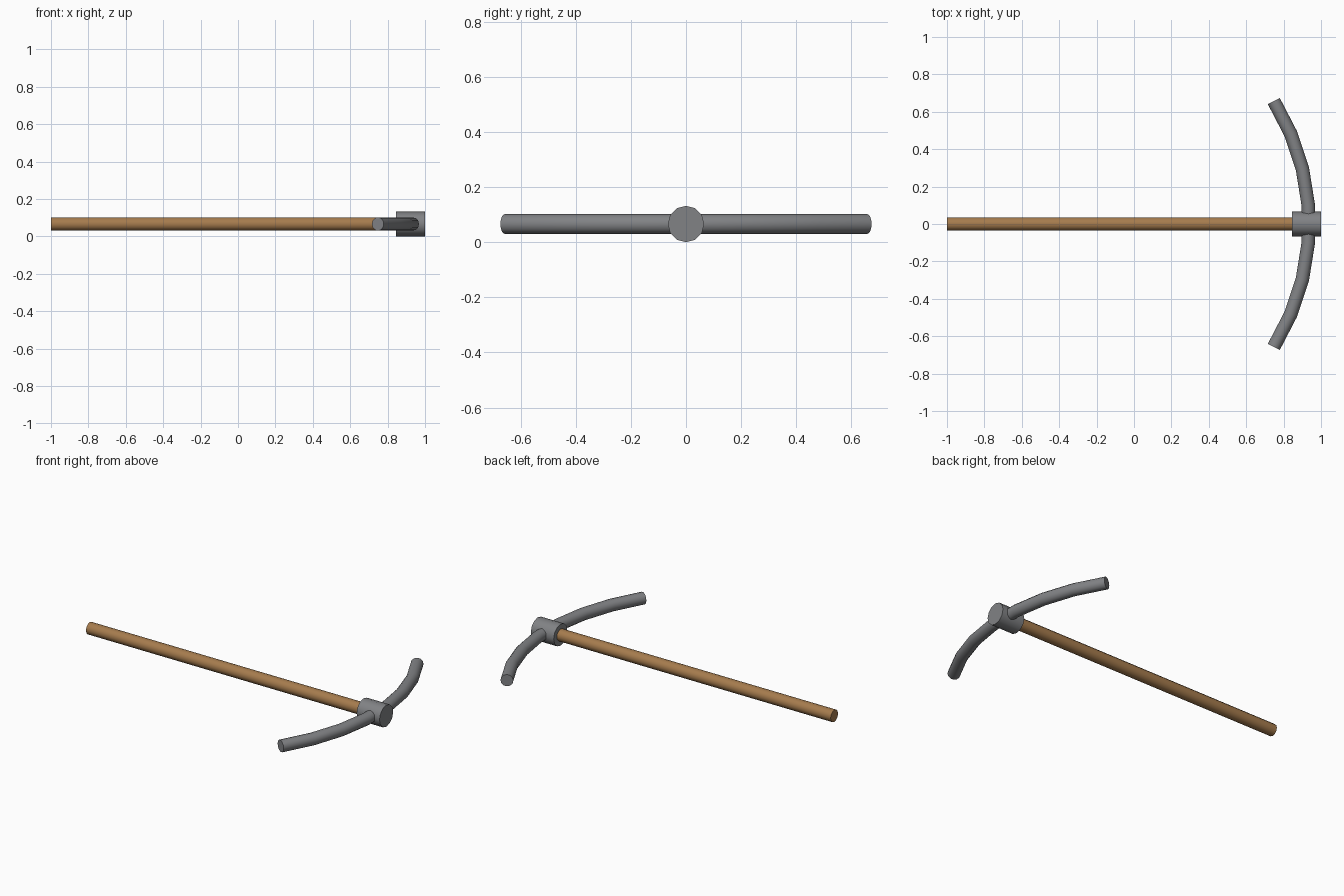
import bpy
from math import sin, cos, pi, radians

cube = bpy.data.objects.get("Cube")
if cube:
    bpy.data.objects.remove(cube, do_unlink=True)

AXIS_Z = 0.066   # height of the handle axis
SIDES = 12


def material(name, color):
    mat = bpy.data.materials.new(name)
    mat.use_nodes = True
    mat.diffuse_color = color
    mat.node_tree.nodes["Principled BSDF"].inputs["Base Color"].default_value = color
    return mat


def finish(obj, name, mat):
    obj.name = name
    obj.data.materials.clear()
    obj.data.materials.append(mat)
    bpy.ops.object.shade_smooth_by_angle(angle=radians(40))


def rod_along_x(name, x0, x1, radius, mat):
    bpy.ops.mesh.primitive_cylinder_add(
        vertices=SIDES, radius=radius, depth=x1 - x0,
        location=((x0 + x1) / 2, 0, AXIS_Z), rotation=(0, pi / 2, 0))
    finish(bpy.context.object, name, mat)


def arc_bar(name, x_mid, arc_radius, half_angle, segments, thickness, mat):
    curve = bpy.data.curves.new(name, "CURVE")
    curve.dimensions = "3D"
    curve.bevel_depth = thickness
    curve.bevel_resolution = SIDES // 2 - 2
    curve.use_fill_caps = True
    spline = curve.splines.new("POLY")
    spline.points.add(segments)
    for i, point in enumerate(spline.points):
        a = half_angle * (2 * i / segments - 1)
        point.co = (x_mid - arc_radius * (1 - cos(a)), arc_radius * sin(a), AXIS_Z, 1)
    obj = bpy.data.objects.new(name, curve)
    bpy.context.collection.objects.link(obj)
    bpy.ops.object.select_all(action="DESELECT")
    obj.select_set(True)
    bpy.context.view_layer.objects.active = obj
    bpy.ops.object.convert(target="MESH")
    finish(bpy.context.object, name, mat)


wood = material("warm wood", (0.38, 0.20, 0.075, 1))
metal = material("grey metal", (0.22, 0.225, 0.235, 1))

# Wooden shaft, metal socket at its end, and curved bar through the socket
rod_along_x("handle", -1.0, 0.88, 0.036, wood)
rod_along_x("head_socket", 0.846, 1.0, 0.066, metal)
arc_bar("curved_pick_bar", 0.936, 1.24, radians(32), 7, 0.036, metal)
